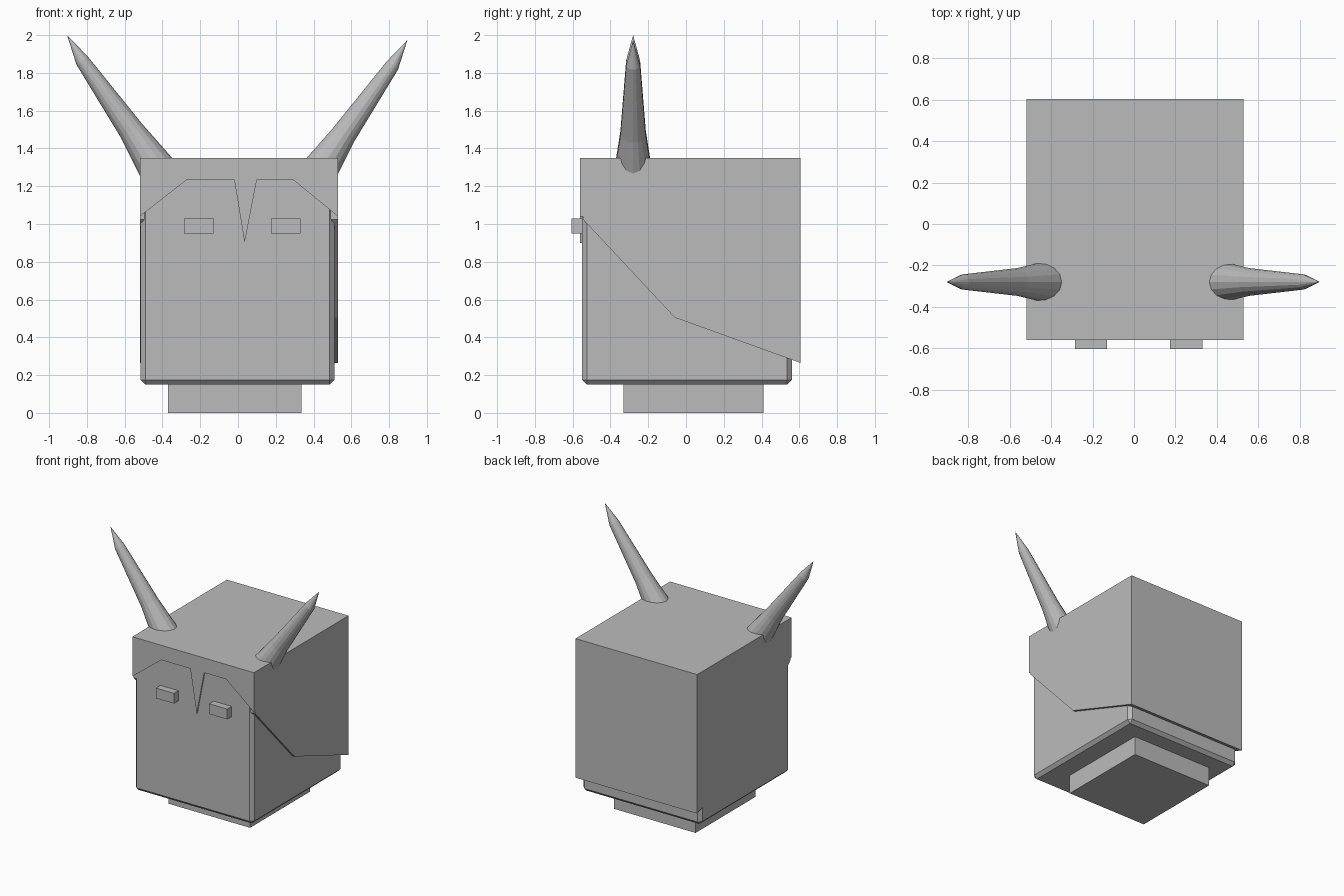
import bpy, bmesh, math
from mathutils import Vector

if "Cube" in bpy.data.objects:
    bpy.data.objects.remove(bpy.data.objects["Cube"])

GREY = (0.5, 0.5, 0.5, 1)
grey = bpy.data.materials.new("plain grey")
grey.use_nodes = True
grey.diffuse_color = GREY
grey.node_tree.nodes["Principled BSDF"].inputs["Base Color"].default_value = GREY


def finish(name, bm):
    bmesh.ops.recalc_face_normals(bm, faces=bm.faces)
    mesh = bpy.data.meshes.new(name)
    bm.to_mesh(mesh)
    bm.free()
    mesh.materials.append(grey)
    obj = bpy.data.objects.new(name, mesh)
    bpy.context.collection.objects.link(obj)
    return obj


def box(name, low, high, bevel=0):
    low, high = Vector(low), Vector(high)
    bm = bmesh.new()
    bmesh.ops.create_cube(bm, size=1)
    for v in bm.verts:
        v.co = (low + high) / 2 + v.co * (high - low)
    if bevel:
        bmesh.ops.bevel(bm, geom=bm.edges[:], offset=bevel, segments=1, affect='EDGES')
    return finish(name, bm)


def prism(name, points, offset):
    """Extrude a flat outline along an offset."""
    bm = bmesh.new()
    face = bm.faces.new([bm.verts.new(p) for p in points])
    new = bmesh.ops.extrude_face_region(bm, geom=[face], use_keep_orig=True)["geom"]
    bmesh.ops.translate(bm, vec=offset, verts=[g for g in new if isinstance(g, bmesh.types.BMVert)])
    return finish(name, bm)


# Neck and head
box("neck", (-0.37, -0.33, 0), (0.335, 0.41, 0.2))
box("head", (-0.515, -0.55, 0.15), (0.51, 0.56, 1.3), 0.025)

# Eyes
for name, x in (("right_eye", -0.285), ("left_eye", 0.175)):
    box(name, (x, -0.605, 0.95), (x + 0.155, -0.53, 1.03))

# Hair: sloping side profile, with a notched fringe in front
X0, X1, TOP, BACK, FRONT, JOIN = -0.52, 0.53, 1.35, 0.605, -0.56, -0.545
side = [(JOIN, TOP), (BACK, TOP), (BACK, 0.265), (-0.06, 0.505), (JOIN, 1.024)]
prism("hair_cap", [(X0, y, z) for y, z in side], (X1 - X0, 0, 0))
fringe = [(X0, TOP), (X0, 1.04), (-0.27, 1.235), (-0.02, 1.235), (0.035, 0.9),
          (0.1, 1.235), (0.29, 1.235), (X1, 1.04), (X1, TOP)]
prism("hair_fringe", [(x, FRONT, z) for x, z in fringe], (0, JOIN - FRONT, 0))

# Horns: rings along a bent path (out, up, radius), ending in a point
PATH = [(0.36, 1.19, 0.115), (0.565, 1.495, 0.067), (0.825, 1.865, 0.037)]
TIP = (0.905, 2.0)
SIDES = 16


def horn(name, sign, dx, dz):
    bm = bmesh.new()
    across = Vector((0.82, 0, -0.57))
    rings = []
    for x, z, r in PATH:
        ring = []
        for i in range(SIDES):
            a = math.tau * i / SIDES
            p = Vector((x, -0.28, z)) + across * r * math.cos(a) + Vector((0, r * math.sin(a), 0))
            ring.append(bm.verts.new((sign * p.x + dx, p.y, p.z + dz)))
        rings.append(ring)
    tip = bm.verts.new((sign * TIP[0] + dx, -0.28, TIP[1] + dz))
    bm.faces.new(rings[0])
    for i in range(SIDES):
        j = (i + 1) % SIDES
        for a, b in zip(rings, rings[1:]):
            bm.faces.new((a[i], a[j], b[j], b[i]))
        bm.faces.new((rings[-1][i], rings[-1][j], tip))
    finish(name, bm)


horn("right_horn", -1, 0, 0)
horn("left_horn", 1, -0.008, -0.026)
